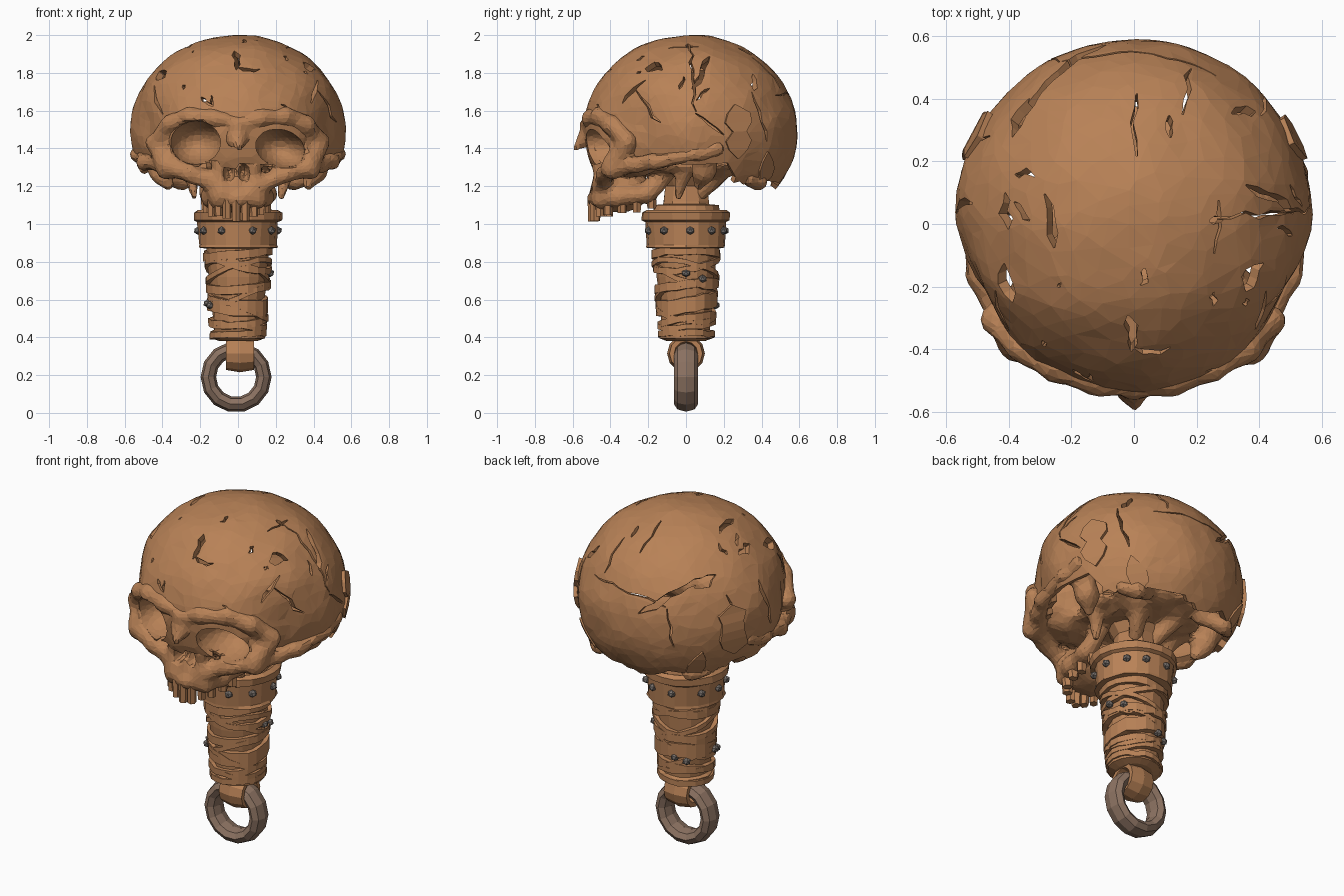
import bpy, bmesh, math, random
from itertools import product
from mathutils import Vector, Matrix, noise

if "Cube" in bpy.data.objects:
    bpy.data.objects.remove(bpy.data.objects["Cube"])

random.seed(4)
C, R = Vector((0, 0.025, 1.49)), Vector((0.57, 0.565, 0.51))   # cranium centre and radii


def material(name, rgb):
    m = bpy.data.materials.new(name)
    m.diffuse_color = (*rgb, 1)
    m.use_nodes = True
    m.node_tree.nodes["Principled BSDF"].inputs["Base Color"].default_value = m.diffuse_color
    return m


BROWN = material("aged_brown", (0.48, 0.222, 0.094))
RING = material("dull_bronze", (0.26, 0.168, 0.12))
STUD = material("dark_iron", (0.19, 0.165, 0.15))


def obj(name, bm, mat=BROWN):
    bmesh.ops.recalc_face_normals(bm, faces=bm.faces)
    me = bpy.data.meshes.new(name)
    bm.to_mesh(me)
    bm.free()
    me.materials.append(mat)
    o = bpy.data.objects.new(name, me)
    bpy.context.collection.objects.link(o)
    return o


def bake(o, kind, **props):
    """Add one modifier and apply it."""
    m = o.modifiers.new(kind, kind)
    for k, v in props.items():
        setattr(m, k, v)
    bpy.context.view_layer.update()
    o_eval = o.evaluated_get(bpy.context.evaluated_depsgraph_get())
    me = bpy.data.meshes.new_from_object(o_eval)
    o.modifiers.clear()
    o.data = me
    for p in me.polygons:
        p.use_smooth = False
        p.material_index = 0


def blob(bm, loc, rad, sub=3, rot=0):
    m = Matrix.Translation(loc) @ Matrix.Rotation(rot, 4, 'Y') @ Matrix.Diagonal((*rad, 1))
    bmesh.ops.create_icosphere(bm, subdivisions=sub, radius=1, matrix=m)


def direction(lon, el):
    a, e = math.radians(lon), math.radians(el)
    return Vector((math.sin(a) * math.cos(e), -math.cos(a) * math.cos(e), math.sin(e)))


def on_skull(d, s):
    return C + d.normalized() * R * s


def skin(bm, rows, closed):
    """Join equal loops of vertices with quads."""
    n = len(rows[0])
    for p, q in zip(rows, rows[1:] + (rows[:1] if closed else [])):
        for j in range(n):
            bm.faces.new((p[j], p[(j + 1) % n], q[(j + 1) % n], q[j]))
    if not closed:
        bm.faces.new(rows[0])
        bm.faces.new(rows[-1])


def shard(bm, lon1, el1, lon2, el2, width, s0, s1, jag=0.022):
    """Jagged tapering sliver through the cranium surface, from scale s0 to s1."""
    a, b = direction(lon1, el1), direction(lon2, el2)
    n = max(4, int((a - b).length / 0.09))
    rows = []
    for i in range(n + 1):
        d = a.lerp(b, i / n).normalized()
        side = d.cross(b - a).normalized()
        d = d + side * random.uniform(-jag, jag)
        w = 0.004 if i in (0, n) else width * random.uniform(0.5, 1.2)
        rows.append([bm.verts.new(on_skull(d + side * w * k, s))
                     for k, s in ((-1, s0), (1, s0), (1, s1), (-1, s1))])
    skin(bm, rows, False)


# --- face: bones blended in a distance field, then meshed on a grid
STEP, SHARP, field = 0.016, 70, {}
SOCKETS = [((-.225, -.47, 1.43), (.14, .20, .115), -.1), ((.225, -.47, 1.40), (.14, .20, .10), .3)]
NOSE = [((-.045, -.54, 1.275), (.036, .15, .055), .25), ((.028, -.54, 1.275), (.036, .15, .055), -.25),
        ((-.01, -.52, 1.345), (.038, .10, .07), 0)]


def egg(p, c, r, rot=0):
    d = Matrix.Rotation(-rot, 3, 'Y') @ (p - Vector(c))
    return (Vector((d.x / r[0], d.y / r[1], d.z / r[2])).length - 1) * min(r)


def capsule(p, a, b):
    va, ab = Vector(a[:3]), Vector(b[:3]) - Vector(a[:3])
    t = min(1, max(0, (p - va).dot(ab) / ab.length_squared))
    return (p - va - ab * t).length - (a[3] + (b[3] - a[3]) * t)


def add(func, lo, hi):
    spans = [range(int((l - .06) / STEP) - 1, int((h + .06) / STEP) + 2) for l, h in zip(lo, hi)]
    for key in product(*spans):
        field[key] = field.get(key, 0) + math.exp(-SHARP * func(Vector(key) * STEP))


def mass(c, r):
    add(lambda p: egg(p, c, r), [a - b for a, b in zip(c, r)], [a + b for a, b in zip(c, r)])


def limb(pts):
    """Bone through (x, y, z, radius) points, on both sides."""
    for s in (1, -1):
        for a, b in zip(pts, pts[1:]):
            a, b = (a[0] * s, *a[1:]), (b[0] * s, *b[1:])
            add(lambda p: capsule(p, a, b), [min(a[i] - a[3], b[i] - b[3]) for i in range(3)],
                [max(a[i] + a[3], b[i] + b[3]) for i in range(3)])


for s in (-1, 1):
    mass((.21 * s, -.28, 1.41), (.20, .18, .16))
mass((0, -.25, 1.50), (.38, .275, .17))
mass((0, -.36, 1.33), (.09, .13, .16))
mass((-.01, -.35, 1.175), (.165, .15, .115))
mass((0, .03, 1.31), (.32, .35, .06))
limb([(.03, -.505, 1.54, .035), (.12, -.50, 1.56, .04), (.25, -.455, 1.57, .04),
      (.36, -.39, 1.53, .04), (.43, -.31, 1.43, .045), (.37, -.385, 1.30, .05),
      (.25, -.43, 1.265, .04), (.12, -.44, 1.21, .045)])
limb([(.38, -.37, 1.30, .045), (.495, -.17, 1.33, .035), (.525, .05, 1.37, .035),
      (.51, .16, 1.40, .045)])
limb([(.02, -.475, 1.13, .035), (.1, -.45, 1.13, .04), (.14, -.36, 1.14, .04),
      (.15, -.21, 1.16, .045), (.15, -.12, 1.25, .045)])
limb([(.075, -.47, 1.46, .03), (.09, -.45, 1.32, .03), (.08, -.46, 1.18, .035)])
limb([(.008, -.50, 1.52, .03), (.008, -.535, 1.45, .026), (.004, -.575, 1.405, .012)])
limb([(.44, .10, 1.36, .065), (.41, .09, 1.28, .055), (.37, .07, 1.21, .03)])
limb([(.26, 0, 1.30, .045), (.23, -.04, 1.15, .02)])
limb([(.12, .2, 1.30, .055), (.06, .08, 1.16, .035)])
limb([(.2, .33, 1.27, .045), (.3, .38, 1.23, .04), (.36, .33, 1.24, .035)])
for key, total in field.items():
    p = Vector(key) * STEP
    d = -math.log(max(total, 1e-30)) / SHARP + 0.01 * noise.noise(p * 13)
    if d < 0.05 and p.y < -0.2:
        d = max([d] + [-egg(p, *c) for c in SOCKETS + NOSE])
    field[key] = d

bm = bmesh.new()
cells = {}


def cell(key):
    if key not in cells:
        hits = []
        corners = [tuple(k + o for k, o in zip(key, off)) for off in product((0, 1), repeat=3)]
        for i in range(8):
            for bit in (1, 2, 4):
                if not i & bit:
                    a, b = corners[i], corners[i | bit]
                    da, db = field.get(a, .05), field.get(b, .05)
                    if (da < 0) != (db < 0):
                        hits.append(Vector(a).lerp(Vector(b), da / (da - db)))
        cells[key] = bm.verts.new(sum(hits, Vector()) / len(hits) * STEP)
    return cells[key]


for key, d in field.items():
    for axis in (range(3) if d < 0 else ()):
        for step in (0, -1):
            other = list(key)
            other[axis] += 1 if step == 0 else -1
            if field.get(tuple(other), .05) >= 0:
                quad = []
                for du, dv in ((0, 0), (-1, 0), (-1, -1), (0, -1)):
                    k = list(key)
                    k[axis] += step
                    k[(axis + 1) % 3] += du
                    k[(axis + 2) % 3] += dv
                    quad.append(cell(tuple(k)))
                bm.faces.new(quad)
face = obj("face_bones", bm)
bake(face, 'DECIMATE', ratio=0.22)

# --- cutters: eye sockets and cracks
bm = bmesh.new()
for c, r, rot in SOCKETS:
    blob(bm, c, r, rot=rot)
socket_cutter = obj("socket_cutter", bm)
CRACKS = [(-2, 40, -2, 56, .035), (0, 41, 15, 39, .025), (180, 46, 180, 70, .01),
          (160, 27, 153, 50, .012), (-170, 10, -132, 35, .03), (-105, 60, -68, 62, .03),
          (106, 50, 92, 26, .03), (100, 60, 65, 60, .012), (56, 42, 70, 40, .06),
          (-54, 35, -70, 38, .07), (-84, 45, -100, 42, .05), (-138, 28, -124, 36, .05),
          (130, 26, 138, 36, .04), (46, 18, 60, 32, .02), (-48, 10, -62, 28, .02),
          (90, 62, 92, 12, .01), (92, 10, 108, -2, .014), (55, 25, 72, 5, .015),
          (-95, 25, -90, -5, .018), (-120, 22, -112, -8, .016), (205, 18, 150, 22, .008),
          (205, 16, 210, -8, .01), (128, 24, 136, -6, .014)]
bm = bmesh.new()
for c in CRACKS:
    shard(bm, *c, 0.85, 1.15)
for i in range(14):
    lon, el = random.uniform(0, 360), random.uniform(5, 70)
    shard(bm, lon, el, lon + random.uniform(-10, 10), el + random.uniform(-9, 9),
          random.uniform(.01, .018), 0.85, 1.15, 0.015)
crack_cutter = obj("crack_cutter", bm)

# --- cranium: broken hollow shell
bm = bmesh.new()
bmesh.ops.create_icosphere(bm, subdivisions=5, radius=1)
for v in bm.verts:
    d = v.co.normalized()
    k = 1 + 0.016 * noise.noise(d * 3.1) + 0.006 * noise.noise(d * 9)
    temple = max(0, 1 - abs(abs(math.degrees(math.atan2(d.x, -d.y))) - 62) / 28)
    v.co = on_skull(d, k - 0.07 * temple * min(1, max(0, (0.5 - d.z) / 0.4)))


def missing(co):
    return co.z < (1.20 if co.y > 0.25 else 1.29) + 0.05 * noise.noise(co * 7)


bmesh.ops.delete(bm, geom=[v for v in bm.verts if missing(v.co)], context='VERTS')
cranium = obj("cranium", bm)
bake(cranium, 'DECIMATE', ratio=0.4)
bake(cranium, 'SOLIDIFY', thickness=0.035, offset=-1)
bake(cranium, 'BOOLEAN', object=crack_cutter, solver='EXACT', use_self=True)
bake(cranium, 'BOOLEAN', object=socket_cutter, solver='EXACT')
for cutter in (socket_cutter, crack_cutter):
    bpy.data.objects.remove(cutter)

# --- lifted bone flakes on the sides
bm = bmesh.new()
for lon in (118, -116):
    shard(bm, lon, -16, lon - 2, 16, 0.12, 0.97, 1.03)
    shard(bm, lon * 1.2, -34, lon * 1.17, -12, 0.09, 0.97, 1.02)
obj("bone_flakes", bm)

# --- upper teeth along the jaw arch
bm = bmesh.new()
for i in range(13):
    a, k = math.radians(-108 + 18 * i), abs(i - 6)
    x, y = 0.155 * math.sin(a), -0.30 - 0.19 * math.cos(a) + 0.02 * max(0, k - 3)
    low = 1.005 + 0.011 * k + random.uniform(0, 0.015)
    m = (Matrix.Translation((x - 0.01, y, (low + 1.13) / 2)) @ Matrix.Rotation(a, 4, 'Z')
         @ Matrix.Diagonal((1, 1.2, 1, 1)))
    bmesh.ops.create_cone(bm, cap_ends=True, segments=6, radius1=0.023, radius2=0.026,
                          depth=1.13 - low, matrix=m)
obj("upper_teeth", bm)


def sweep(name, loops, closed=False, mat=BROWN):
    bm = bmesh.new()
    skin(bm, [[bm.verts.new(p) for p in loop] for loop in loops], closed)
    return obj(name, bm, mat)


def turn(n):
    return [2 * math.pi * i / n for i in range(n)]


def lathe(name, profile, segs, w):
    sweep(name, [[Vector((math.cos(t), math.sin(t), 0)) * (r + random.uniform(-w, w))
                  + Vector((0, 0, z)) for t in turn(segs)] for r, z in profile])


# --- neck, collar, grip
lathe("neck", [(.15, 1.0), (.12, 1.12), (.11, 1.2), (.17, 1.3)], 10, .008)
lathe("collar", [(.17, .87), (.208, .875), (.205, .89), (.213, 1.01), (.232, 1.02), (.234, 1.06),
                 (.21, 1.075), (.18, 1.06), (.17, 1.10), (.12, 1.105)], 20, .005)
lathe("grip", [(.10, .38), (.142, .395), (.145, .43), (.13, .44), (.14, .6), (.152, .72),
               (.165, .88)], 16, .004)

# --- leather straps wound around the grip
STRAPS = [(.84, .02, 0, .05), (.80, .05, 2.6, .035), (.75, .06, -.6, .03), (.74, -.07, .9, .03),
          (.67, .02, 1, .05), (.62, .07, .2, .03), (.58, .03, 2, .09), (.54, -.06, .4, .03),
          (.49, .03, 1.2, .04), (.47, -.02, -.5, .03), (.415, .006, 0, .035)]
for n, (z, tilt, phase, h) in enumerate(STRAPS):
    loops = []
    for t in turn(20):
        zc = z + tilt * math.cos(t - phase) + random.uniform(-.005, .005)
        r = 0.128 + (zc - 0.4) * 0.075
        out = r + 0.018 + random.uniform(0, .008)
        loops.append([(q * math.cos(t), q * math.sin(t), zc + dz * h / 2)
                      for q, dz in ((r - .02, -1), (out, -.9), (out, .9), (r - .02, 1))])
    sweep(f"grip_strap_{n + 1}", loops, True)

# --- studs on the collar and grip
bm = bmesh.new()
spots = [(.212, math.radians(36 * i + random.uniform(-8, 8)), .965) for i in range(10)]
spots += [(.165, 3.6, .57), (.165, 3.35, .58), (.17, .0, .74), (.168, .55, .71), (.16, 2.2, .55),
          (.16, 1.8, .57)]
for r, t, z in spots:
    blob(bm, (r * math.cos(t), r * math.sin(t), z), (.024, .024, .022), 1)
obj("studs", bm, STUD)


def torus(name, centre, major, minor, depth, segs, sides, spin, mat=BROWN):
    m = Matrix.Translation(centre) @ Matrix.Rotation(spin, 4, 'Z')
    sweep(name, [[m @ Vector(((major + minor * math.cos(u)) * math.cos(t), depth * math.sin(u),
                              (major + minor * math.cos(u)) * math.sin(t)))
                  for u in turn(sides)] for t in turn(segs)], True, mat)


# --- hanging loop and ring
torus("hanging_loop", (.01, 0, .315), .075, .025, .085, 12, 6, math.pi / 2)
torus("pull_ring", (-.01, 0, .19), .147, .041, .064, 14, 8, 0, RING)
